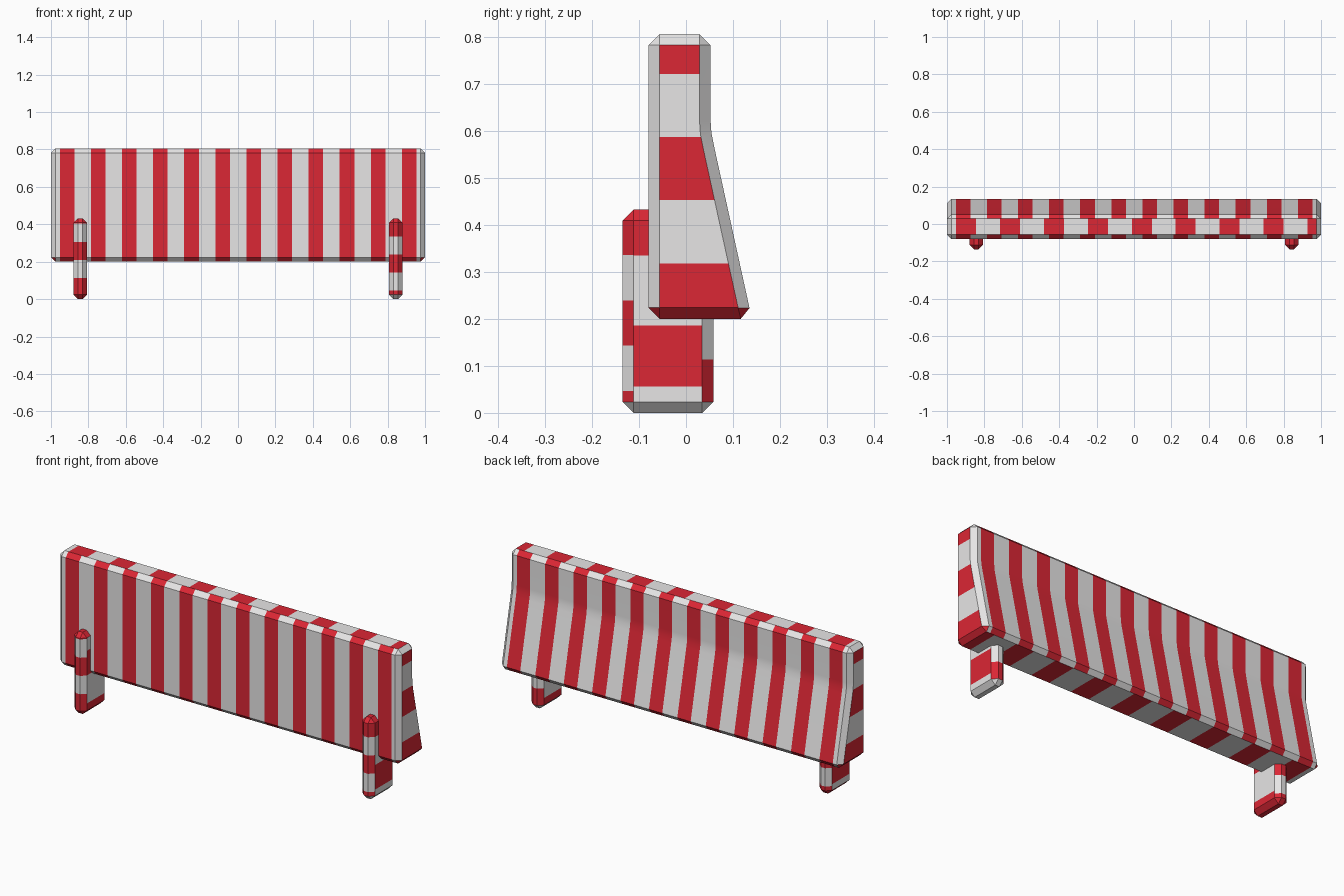
import bpy
import bmesh
import math
from mathutils import Vector

cube = bpy.data.objects.get("Cube")
if cube:
    bpy.data.objects.remove(cube, do_unlink=True)


def make_material(name, color):
    mat = bpy.data.materials.new(name)
    mat.use_nodes = True
    mat.diffuse_color = color
    bsdf = next(n for n in mat.node_tree.nodes if n.type == 'BSDF_PRINCIPLED')
    bsdf.inputs["Base Color"].default_value = color
    bsdf.inputs["Roughness"].default_value = 0.6
    return mat


WHITE = make_material("white_paint", (0.80, 0.79, 0.79, 1))
RED = make_material("red_paint", (0.71, 0.02, 0.035, 1))
BEVEL = 0.0235


def extrude_profile(points, x0, x1):
    """Solid with a (y, z) outline, extruded along x, all hard edges chamfered."""
    bm = bmesh.new()
    face = bm.faces.new([bm.verts.new((x0, y, z)) for y, z in points])
    ext = bmesh.ops.extrude_face_region(bm, geom=[face])
    moved = [g for g in ext["geom"] if isinstance(g, bmesh.types.BMVert)]
    bmesh.ops.translate(bm, verts=moved, vec=(x1 - x0, 0, 0))
    if not any(len(e.link_faces) == 1 for e in bm.edges):
        inner = [f for f in bm.faces if all(len(e.link_faces) > 2 for e in f.edges)]
        bmesh.ops.delete(bm, geom=inner, context='FACES_ONLY')
    else:
        bmesh.ops.holes_fill(bm, edges=bm.edges[:], sides=0)
    bmesh.ops.recalc_face_normals(bm, faces=bm.faces[:])
    hard = [e for e in bm.edges if e.calc_face_angle(0) > math.radians(30)]
    bmesh.ops.bevel(bm, geom=hard, offset=BEVEL, offset_type='OFFSET', segments=1,
                    profile=0.5, affect='EDGES', clamp_overlap=False)
    bmesh.ops.recalc_face_normals(bm, faces=bm.faces[:])
    bm.normal_update()
    return bm


def paint(bm, rule):
    """rule(normal) gives True (red), False (white) or (axis, start, period, width)."""
    groups = {rule(f.normal) for f in bm.faces}
    for stripe in groups:
        if isinstance(stripe, bool):
            continue
        axis, start, period, width = stripe
        for i in range(-1, 13):
            for edge in (start + i * period, start + i * period + width):
                faces = [f for f in bm.faces if rule(f.normal) == stripe]
                edges = {e for f in faces for e in f.edges}
                verts = {v for f in faces for v in f.verts}
                co, no = Vector(), Vector()
                co[axis], no[axis] = edge, 1
                bmesh.ops.bisect_plane(bm, geom=faces + list(edges) + list(verts),
                                       plane_co=co, plane_no=no, dist=1e-5)
                bm.normal_update()
    for f in bm.faces:
        stripe = rule(f.normal)
        if isinstance(stripe, bool):
            f.material_index = int(stripe)
        else:
            axis, start, period, width = stripe
            pos = f.calc_center_median()[axis]
            f.material_index = int((pos - start) % period < width)


def finish(bm, name):
    mesh = bpy.data.meshes.new(name)
    bm.to_mesh(mesh)
    bm.free()
    mesh.materials.append(WHITE)
    mesh.materials.append(RED)
    obj = bpy.data.objects.new(name, mesh)
    bpy.context.collection.objects.link(obj)
    bpy.ops.object.select_all(action='DESELECT')
    obj.select_set(True)
    bpy.context.view_layer.objects.active = obj
    bpy.ops.object.shade_smooth_by_angle(angle=math.radians(30))
    weighted = obj.modifiers.new("weighted_normals", 'WEIGHTED_NORMAL')
    weighted.keep_sharp = True
    return obj


# Barrier body: upright front, back that flares out towards the foot
body_profile = [(-0.08, 0.2), (0.14, 0.2), (0.06, 0.565), (0.054, 0.595),
                (0.052, 0.625), (0.052, 0.805), (-0.08, 0.805)]


def body_rule(n):
    if abs(n.x) > 0.9:
        return (2, 0.452, 0.268, 0.134)      # end caps
    if abs(n.x) > 0.4:
        return n.z < -0.4                    # end chamfers
    if abs(n.z) > 0.9:
        return (0, -0.952, 0.235, 0.107)     # top and underside
    return (0, -0.953, 0.1663, 0.078)        # front, back and long chamfers


body = extrude_profile(body_profile, -1, 1)
paint(body, body_rule)
finish(body, "barrier_body")

# Two chamfered posts, striped out of step with each other
post_profile = [(-0.135, 0), (0.058, 0), (0.058, 0.432), (-0.135, 0.432)]
LOW, HIGH = 0.017, 0.143


def post_rule(side):
    def rule(n):
        if n.z > 0.5:
            return True
        if n.z < -0.5:
            return side < 0
        if abs(n.y) > 0.5:
            start = HIGH if side * n.y < 0 else LOW
            return (2, start, 0.193, 0.096)
        return (2, 0.056 if n.x * side > 0 else 0.21, 0.279, 0.13)
    return rule


for side, name in ((1, "left_post"), (-1, "right_post")):
    center = side * 0.843
    post = extrude_profile(post_profile, center - 0.036, center + 0.036)
    paint(post, post_rule(side))
    finish(post, name)
